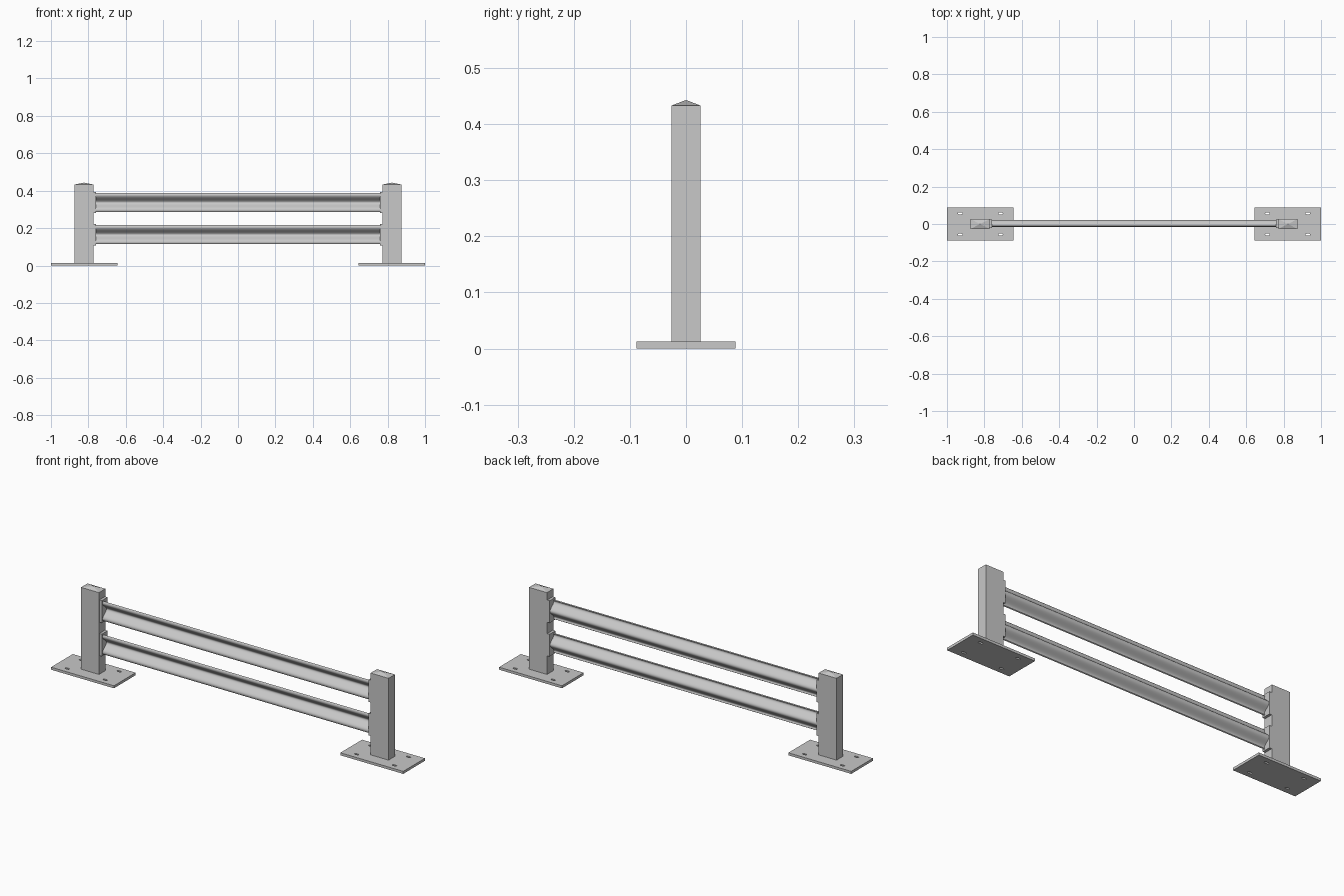
import bpy, bmesh, math
from mathutils import Vector

cube = bpy.data.objects.get("Cube")
if cube:
    bpy.data.objects.remove(cube, do_unlink=True)

GREY = (0.58, 0.58, 0.58, 1)
steel = bpy.data.materials.new("grey_steel")
steel.use_nodes = True
steel.diffuse_color = GREY
steel.node_tree.nodes["Principled BSDF"].inputs["Base Color"].default_value = GREY


def add_mesh(name, mesh):
    mesh.materials.clear()
    mesh.materials.append(steel)
    mesh.shade_flat()
    obj = bpy.data.objects.new(name, mesh)
    bpy.context.collection.objects.link(obj)
    return obj


def from_bmesh(name, bm):
    bmesh.ops.recalc_face_normals(bm, faces=bm.faces)
    mesh = bpy.data.meshes.new(name)
    bm.to_mesh(mesh)
    bm.free()
    return add_mesh(name, mesh)


def prism_x(name, profile, x0, x1):
    """Extrude a closed (y, z) profile along x."""
    bm = bmesh.new()
    face = bm.faces.new([bm.verts.new((x0, y, z)) for y, z in profile])
    ext = bmesh.ops.extrude_face_region(bm, geom=[face])
    moved = [v for v in ext["geom"] if isinstance(v, bmesh.types.BMVert)]
    bmesh.ops.translate(bm, verts=moved, vec=(x1 - x0, 0, 0))
    # The starting face stays as the end cap
    if face.is_valid is False or face not in bm.faces:
        bm.faces.new([v for v in bm.verts if v not in moved])
    return from_bmesh(name, bm)


def outline(curve, points):
    spline = curve.splines.new("POLY")
    spline.points.add(len(points) - 1)
    for p, (x, y) in zip(spline.points, points):
        p.co = (x, y, 0, 1)
    spline.use_cyclic_u = True


def slot(cx, cy, half, r, n=8):
    """Rounded slot outline, long along x."""
    pts = []
    for side in (1, -1):
        for i in range(n + 1):
            a = -math.pi / 2 + math.pi * i / n
            pts.append((cx + side * (half + r * math.cos(a)), cy + side * r * math.sin(a)))
    return pts


def base_plate(name, cx):
    """Flat plate with four bolt slots."""
    curve = bpy.data.curves.new(name, "CURVE")
    curve.dimensions = "2D"
    curve.fill_mode = "BOTH"
    curve.extrude = 0.0065
    outline(curve, [(cx + sx * 0.1785, sy * 0.088)
                    for sx, sy in ((-1, -1), (1, -1), (1, 1), (-1, 1))])
    for sx in (-1, 1):
        for sy in (-1, 1):
            outline(curve, slot(cx + sx * 0.108, sy * 0.057, 0.007, 0.005))
    temp = bpy.data.objects.new(name + "_outline", curve)
    bpy.context.collection.objects.link(temp)
    graph = bpy.context.evaluated_depsgraph_get()
    mesh = bpy.data.meshes.new_from_object(temp.evaluated_get(graph))
    bpy.data.objects.remove(temp, do_unlink=True)
    obj = add_mesh(name, mesh)
    obj.location.z = 0.0065


def post(name, cx):
    """Square-cut post with a shallow pyramid top."""
    bm = bmesh.new()
    bmesh.ops.create_cube(bm, size=1)
    for v in bm.verts:
        v.co = (cx + v.co.x * 0.102, v.co.y * 0.052, 0.013 if v.co.z < 0 else 0.433)
    top = max(bm.faces, key=lambda f: f.calc_center_median().z)
    tip = bmesh.ops.poke(bm, faces=[top])["verts"][0]
    tip.co.z = 0.443
    from_bmesh(name, bm)


def corrugated(zc, half, thick, n=40):
    """Closed sheet profile: a central valley to the front, rounded lips above and below."""
    k, amp = 2 * math.pi / 0.08, 0.0155
    front, back = [], []
    for i in range(n + 1):
        z = -half + 2 * half * i / n
        mid = Vector((0.0025 + amp * math.cos(k * z), zc + z))
        normal = Vector((1, amp * k * math.sin(k * z))).normalized()
        front.append(mid - normal * thick / 2)
        back.append(mid + normal * thick / 2)
    return front + back[::-1]


# Posts and base plates
for side, sign in (("left", 1), ("right", -1)):
    base_plate(side + "_base_plate", sign * 0.8215)
    post(side + "_post", sign * 0.8225)

# Rails and the brackets that hold their ends
for level, zc in (("lower", 0.165), ("upper", 0.337)):
    rail = prism_x(level + "_rail", corrugated(zc, 0.049, 0.005), -0.768, 0.768)
    bpy.ops.object.select_all(action="DESELECT")
    rail.select_set(True)
    bpy.context.view_layer.objects.active = rail
    bpy.ops.object.shade_smooth_by_angle(angle=math.radians(35))
    for side, sign in (("left", 1), ("right", -1)):
        plate = [(-0.022, zc - 0.057), (0.024, zc - 0.057),
                 (0.024, zc + 0.057), (-0.022, zc + 0.057)]
        prism_x(f"{side}_{level}_bracket", plate, sign * 0.758, sign * 0.773)
